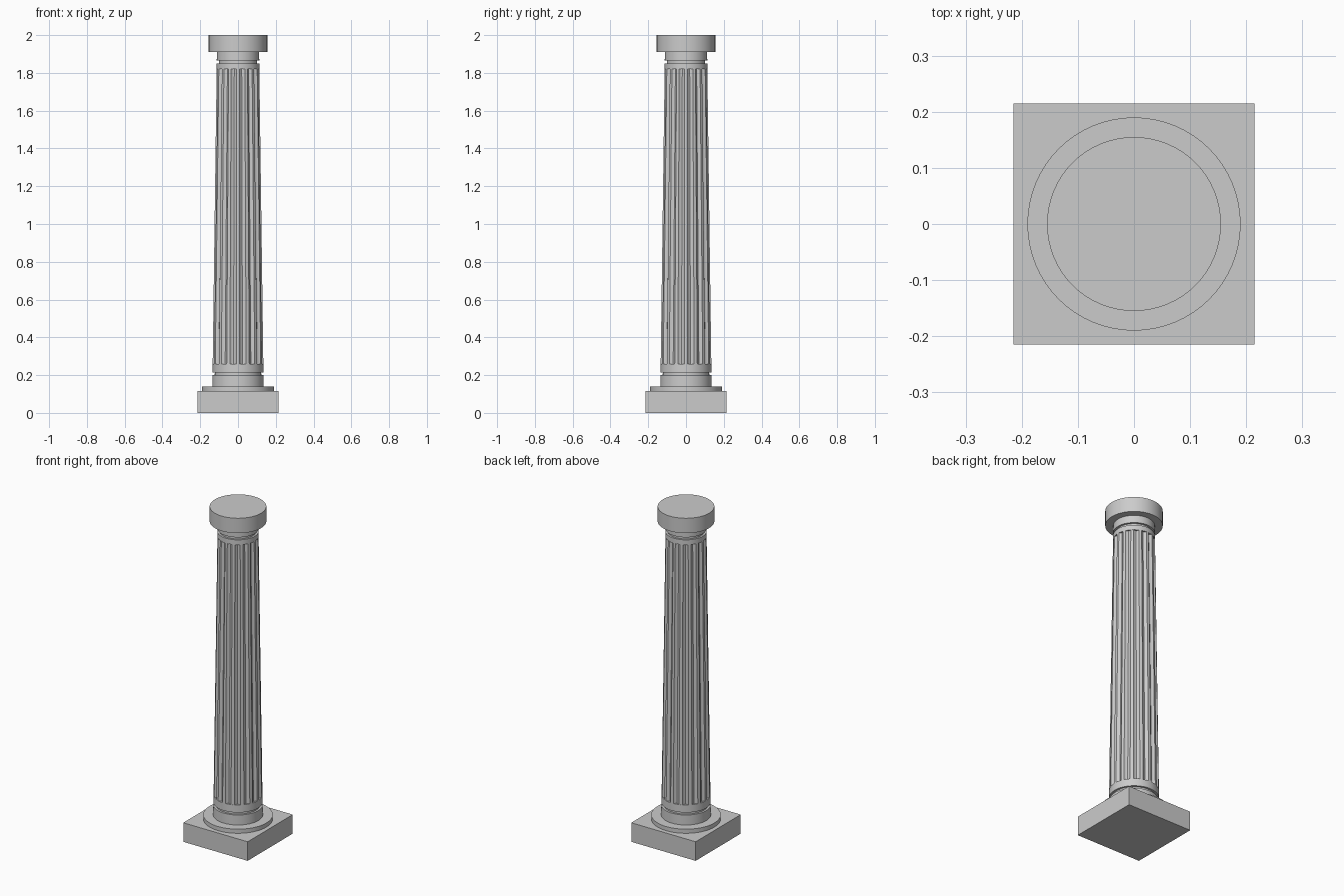
import bpy, bmesh
from math import sin, cos, pi

if "Cube" in bpy.data.objects:
    bpy.data.objects.remove(bpy.data.objects["Cube"])

FLUTES = 16
DEPTH = 0.012


def radius(z):
    """Tapering column radius at height z."""
    return 0.136 + (0.112 - 0.136) * (z - 0.14) / (1.91 - 0.14)


def finish(name, bm):
    bmesh.ops.recalc_face_normals(bm, faces=bm.faces)
    mesh = bpy.data.meshes.new(name)
    bm.to_mesh(mesh)
    bm.free()
    ob = bpy.data.objects.new(name, mesh)
    bpy.context.collection.objects.link(ob)
    bpy.ops.object.select_all(action='DESELECT')
    ob.select_set(True)
    bpy.context.view_layer.objects.active = ob
    bpy.ops.object.shade_smooth_by_angle(angle=0.4)
    return ob


def loft(name, rings):
    """Capped skin through rings of points with equal counts."""
    bm = bmesh.new()
    loops = [[bm.verts.new(p) for p in ring] for ring in rings]
    n = len(loops[0])
    for a, b in zip(loops, loops[1:]):
        for i in range(n):
            j = (i + 1) % n
            bm.faces.new((a[i], a[j], b[j], b[i]))
    bm.faces.new(loops[0][::-1])
    bm.faces.new(loops[-1])
    return finish(name, bm)


def turned(name, profile, n=64):
    return loft(name, [[(r * cos(2 * pi * i / n), r * sin(2 * pi * i / n), z)
                        for i in range(n)] for r, z in profile])


def fluted_ring(z):
    """Narrow flat fillets on the axes with rounded channels between them."""
    r, step, half = radius(z), 2 * pi / FLUTES, 0.17
    pts = []
    for k in range(FLUTES):
        for j in range(7):
            t = j / 6
            a = step * (k + half + t * (1 - 2 * half))
            d = r - DEPTH * sin(pi * t)
            pts.append((d * cos(a), d * sin(a), z))
    return pts


# Square plinth
bm = bmesh.new()
bmesh.ops.create_cube(bm, size=1)
for v in bm.verts:
    v.co = (v.co.x * 0.43, v.co.y * 0.43, (v.co.z + 0.5) * 0.115)
finish("plinth", bm)

# Round base disc
turned("base_disc", [(0.19, 0.115), (0.19, 0.14)])

# Lower collar with a narrow groove
turned("lower_collar", [(radius(0.14), 0.14), (radius(0.2), 0.2),
                        (radius(0.2) - DEPTH, 0.2), (radius(0.215) - DEPTH, 0.215),
                        (radius(0.215), 0.215), (radius(0.26), 0.26)])

# Fluted shaft
loft("fluted_shaft", [fluted_ring(0.26), fluted_ring(1.82)])

# Upper collar with a narrow groove
turned("upper_collar", [(radius(1.82), 1.82), (radius(1.85), 1.85),
                        (radius(1.85) - DEPTH, 1.85), (radius(1.865) - DEPTH, 1.865),
                        (radius(1.865), 1.865), (radius(1.91), 1.91)])

# Round capital
turned("capital", [(0.155, 1.91), (0.155, 2.0)])
